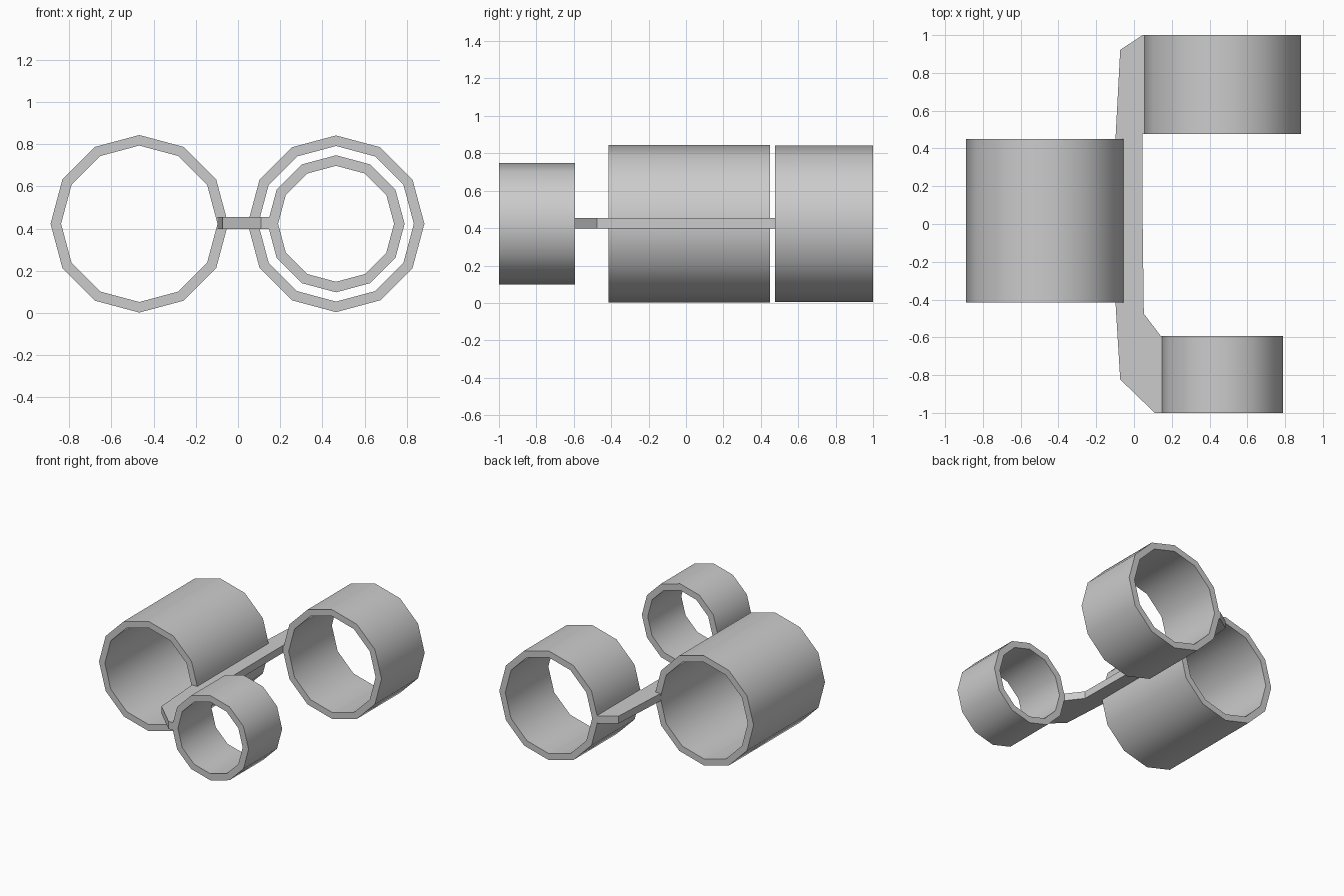
import bpy, bmesh, math

if "Cube" in bpy.data.objects:
    bpy.data.objects.remove(bpy.data.objects["Cube"], do_unlink=True)

grey = bpy.data.materials.new("light_grey")
grey.use_nodes = True
colour = (0.6, 0.6, 0.6, 1)
grey.diffuse_color = colour
grey.node_tree.nodes["Principled BSDF"].inputs["Base Color"].default_value = colour

AXIS_Z = 0.423   # height shared by all tube axes
WALL = 0.05
SIDES = 12


def finish(name, bm):
    bmesh.ops.recalc_face_normals(bm, faces=bm.faces)
    mesh = bpy.data.meshes.new(name)
    bm.to_mesh(mesh)
    bm.free()
    mesh.materials.append(grey)
    obj = bpy.data.objects.new(name, mesh)
    bpy.context.collection.objects.link(obj)
    return obj


def tube(name, x, radius, y0, y1):
    """Open twelve-sided tube along y, made by sweeping a wall section."""
    bm = bmesh.new()
    section = [(radius, y0), (radius, y1), (radius - WALL, y1), (radius - WALL, y0)]
    rings = []
    for i in range(SIDES):
        a = math.tau * i / SIDES
        rings.append([bm.verts.new((x + r * math.cos(a), y, AXIS_Z + r * math.sin(a)))
                      for r, y in section])
    for i in range(SIDES):
        a, b = rings[i], rings[(i + 1) % SIDES]
        for j in range(4):
            k = (j + 1) % 4
            bm.faces.new((a[j], a[k], b[k], b[j]))
    obj = finish(name, bm)
    bpy.ops.object.select_all(action='DESELECT')
    obj.select_set(True)
    bpy.context.view_layer.objects.active = obj
    bpy.ops.object.shade_smooth_by_angle(angle=math.radians(40))


# Three rings
tube("long_tube", -0.468, 0.421, -0.415, 0.45)
tube("rear_tube", 0.465, 0.419, 0.477, 1.0)
tube("small_front_tube", 0.465, 0.325, -1.0, -0.593)

# Flat connecting bar, ends buried in the tube walls
outline = [(0.07, 1.0), (0.046, 1.0), (-0.073, 0.922), (-0.098, 0.45),
           (-0.098, -0.415), (-0.073, -0.823), (0.11, -1.0), (0.165, -1.0),
           (0.165, -0.593), (0.142, -0.593), (0.052, -0.475), (0.046, 0.0),
           (0.046, 0.477), (0.07, 0.477)]
bm = bmesh.new()
base = bm.faces.new([bm.verts.new((x, y, 0.398)) for x, y in outline])
top = bmesh.ops.extrude_face_region(bm, geom=[base], use_keep_orig=True)
bmesh.ops.translate(bm, vec=(0, 0, 0.057),
                    verts=[v for v in top["geom"] if isinstance(v, bmesh.types.BMVert)])
finish("connecting_bar", bm)
